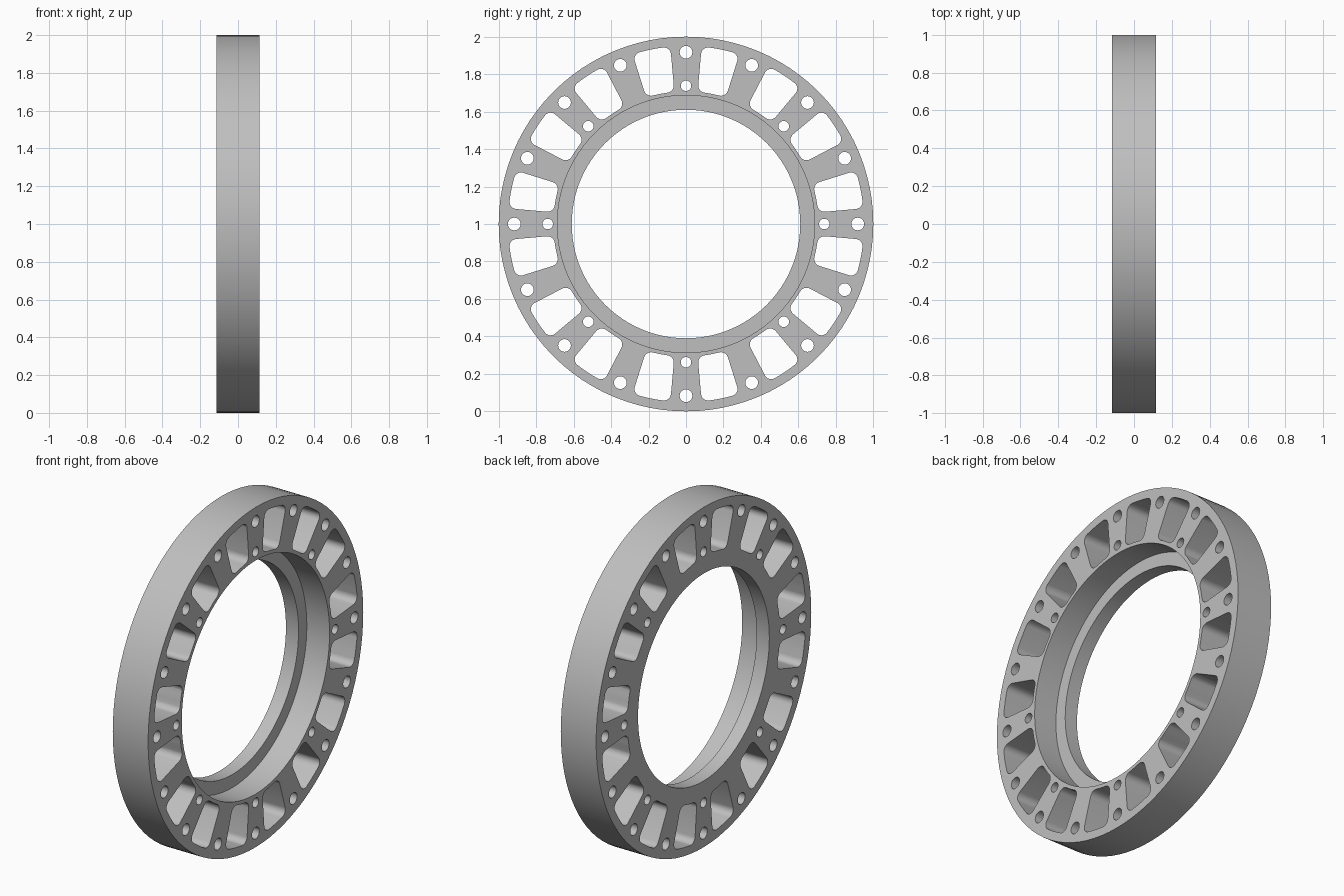
import bpy, bmesh
from math import sin, cos, pi, radians
from mathutils import Vector

HALF = 0.115          # half thickness along x
STEP = -0.033         # floor of the counterbore
CENTRE = Vector((0, 0, 1))

cube = bpy.data.objects.get("Cube")
if cube:
    bpy.data.objects.remove(cube)

grey = bpy.data.materials.new("satin grey")
grey.use_nodes = True
colour = (0.52, 0.52, 0.52, 1)
grey.diffuse_color = colour
grey.node_tree.nodes["Principled BSDF"].inputs["Base Color"].default_value = colour


def polar(r, a, x=0.0):
    """Point at radius r and angle a around the ring axis."""
    return CENTRE + Vector((x, r * sin(a), r * cos(a)))


def finish(bm, name):
    bmesh.ops.recalc_face_normals(bm, faces=bm.faces)
    mesh = bpy.data.meshes.new(name)
    bm.to_mesh(mesh)
    bm.free()
    mesh.materials.append(grey)
    obj = bpy.data.objects.new(name, mesh)
    bpy.context.collection.objects.link(obj)
    return obj


def prism(bm, outline):
    """Extrude an outline in the ring plane right through the ring."""
    ends = [[bm.verts.new(p + Vector((x, 0, 0))) for p in outline]
            for x in (-2 * HALF, 2 * HALF)]
    for end in ends:
        bm.faces.new(end)
    n = len(outline)
    for i in range(n):
        j = (i + 1) % n
        bm.faces.new((ends[0][i], ends[0][j], ends[1][j], ends[1][i]))


def hole(bm, r, a, radius, sides=20):
    c = polar(r, a)
    prism(bm, [c + Vector((0, radius * sin(t), radius * cos(t)))
               for t in (2 * pi * i / sides for i in range(sides))])


def window(bm, a, r_in=0.708, r_out=0.95, half=radians(6.2), fillet=0.038):
    """Sector-shaped opening with rounded corners."""
    outline = []
    corners = ((r_out, 1, -1, 0), (r_out, 1, 1, 1), (r_in, -1, 1, 2), (r_in, -1, -1, 3))
    for r, radial, side, k in corners:
        rc = r - radial * fillet
        ac = side * (half - fillet / rc)
        for i in range(7):
            t = pi / 2 * (k - 1 + i / 6)
            outline.append(polar(rc + fillet * cos(t), a + ac + fillet * sin(t) / rc))
        # arc between the two corners that share a radius
        if k in (0, 2):
            outline += [polar(r, a + ac * (1 - 2 * f)) for f in (0.25, 0.5, 0.75)]
    prism(bm, outline)


# Stepped ring, revolved from its cross-section
profile = [(1, -HALF), (1, HALF), (0.687, HALF), (0.687, STEP), (0.61, STEP), (0.61, -HALF)]
SEGMENTS = 96
bm = bmesh.new()
loops = [[bm.verts.new(polar(r, 2 * pi * s / SEGMENTS, x)) for r, x in profile]
         for s in range(SEGMENTS)]
for s in range(SEGMENTS):
    a, b = loops[s], loops[(s + 1) % SEGMENTS]
    for i in range(len(profile)):
        j = (i + 1) % len(profile)
        bm.faces.new((a[i], a[j], b[j], b[i]))
ring = finish(bm, "flange_ring")

# Windows, outer bolt holes and inner bolt holes
bm = bmesh.new()
for i in range(16):
    a = 2 * pi * i / 16
    window(bm, a + pi / 16)
    hole(bm, 0.917, a, 0.034)
    if i % 2 == 0:
        hole(bm, 0.738, a, 0.028)
cutter = finish(bm, "opening_cutter")
cutter.hide_render = True

cut = ring.modifiers.new("openings", "BOOLEAN")
cut.operation = "DIFFERENCE"
cut.solver = "EXACT"
cut.object = cutter
bpy.ops.object.select_all(action="DESELECT")
bpy.context.view_layer.objects.active = ring
ring.select_set(True)
bpy.ops.object.modifier_apply(modifier=cut.name)
bpy.data.objects.remove(cutter)
bpy.ops.object.shade_smooth_by_angle(angle=radians(30))
